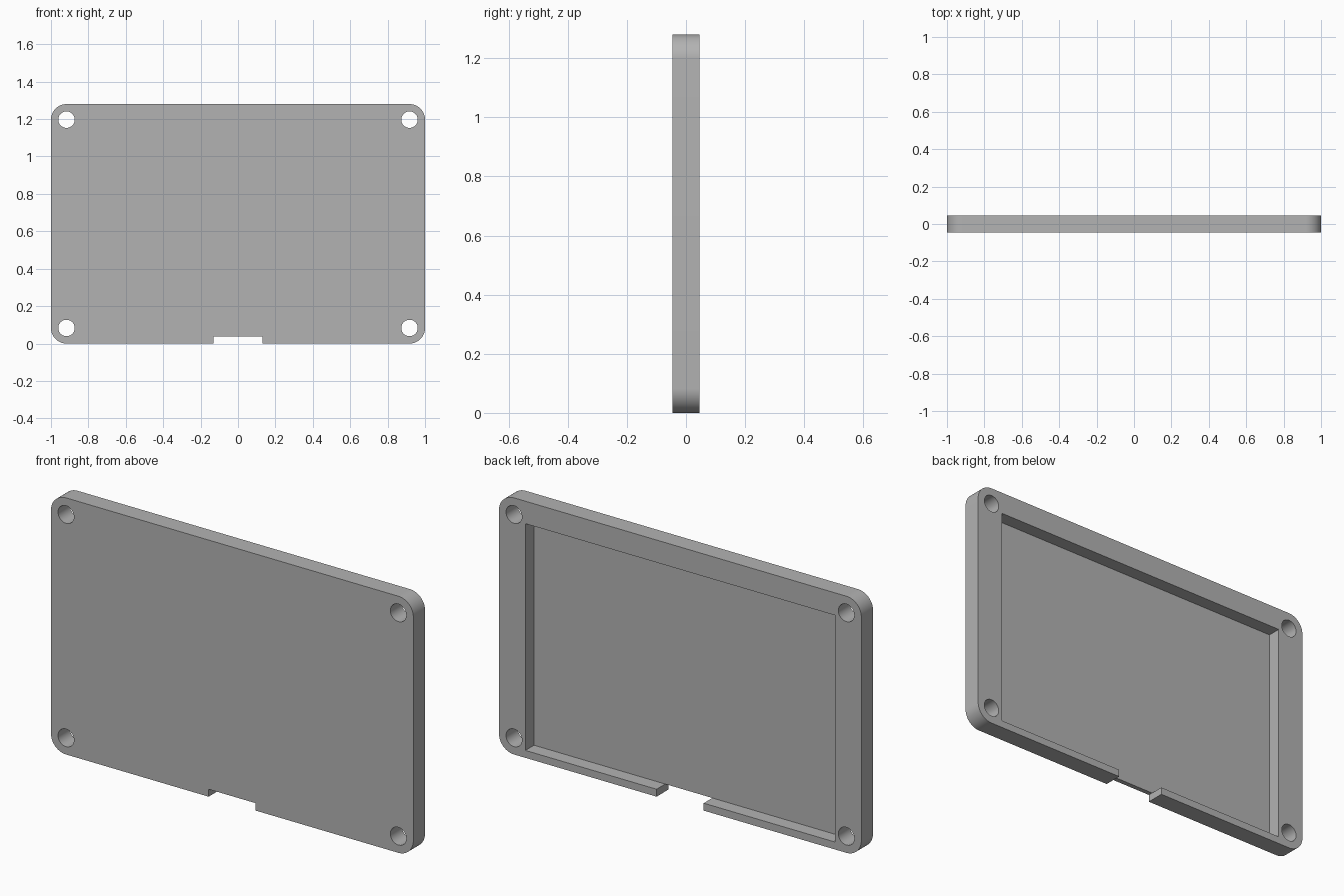
import bpy, bmesh, math
from mathutils import Matrix, Vector

cube = bpy.data.objects.get("Cube")
if cube:
    bpy.data.objects.remove(cube, do_unlink=True)

WIDTH, HEIGHT, HALF_T = 2.0, 1.28, 0.046
INSET = 0.083           # hole centre and corner radius
HOLE_R = 0.044
POCKET_X, LIP, POCKET_TOP = 0.854, 0.037, 1.168
FLOOR_Y = -0.022        # inner face of the front panel
NOTCH_X = 0.13

grey = bpy.data.materials.new("plain grey")
grey.use_nodes = True
colour = (0.45, 0.45, 0.45, 1)
grey.diffuse_color = colour
grey.node_tree.nodes["Principled BSDF"].inputs["Base Color"].default_value = colour


def finish(bm, name):
    bmesh.ops.recalc_face_normals(bm, faces=bm.faces)
    mesh = bpy.data.meshes.new(name)
    bm.to_mesh(mesh)
    bm.free()
    mesh.materials.append(grey)
    obj = bpy.data.objects.new(name, mesh)
    bpy.context.collection.objects.link(obj)
    return obj


def box(name, low, high):
    bm = bmesh.new()
    low, high = Vector(low), Vector(high)
    bmesh.ops.create_cube(bm, size=1, matrix=Matrix.Translation((low + high) / 2)
                          @ Matrix.Diagonal((*(high - low), 1)))
    return finish(bm, name)


def hole(name, x, z):
    bm = bmesh.new()
    bmesh.ops.create_cone(bm, cap_ends=True, segments=48, radius1=HOLE_R, radius2=HOLE_R, depth=1,
                          matrix=Matrix.Translation((x, 0, z)) @ Matrix.Rotation(math.pi / 2, 4, "X"))
    return finish(bm, name)


# Rounded rectangular slab
bm = bmesh.new()
outline = []
steps = 16
for i, (sx, sz) in enumerate([(1, 1), (-1, 1), (-1, -1), (1, -1)]):
    for k in range(steps + 1):
        a = math.pi / 2 * (i + k / steps)
        outline.append(bm.verts.new((sx * (WIDTH / 2 - INSET) + INSET * math.cos(a), -HALF_T,
                                     HEIGHT / 2 + sz * (HEIGHT / 2 - INSET) + INSET * math.sin(a))))
face = bm.faces.new(outline)
extruded = bmesh.ops.extrude_face_region(bm, geom=[face], use_keep_orig=True)
bmesh.ops.translate(bm, vec=(0, 2 * HALF_T, 0),
                    verts=[v for v in extruded["geom"] if isinstance(v, bmesh.types.BMVert)])
cover = finish(bm, "cover_panel")

# Cutters: back pocket, bottom notch and four screw holes
cutters = [box("pocket_cutter", (-POCKET_X, FLOOR_Y, LIP), (POCKET_X, 0.5, POCKET_TOP)),
           box("notch_cutter", (-NOTCH_X, -0.5, -0.5), (NOTCH_X, 0.5, LIP))]
for x in (-1, 1):
    for z in (INSET, HEIGHT - INSET):
        cutters.append(hole("screw_hole_cutter", x * (WIDTH / 2 - INSET), z))
for cutter in cutters:
    mod = cover.modifiers.new(cutter.name, "BOOLEAN")
    mod.operation = "DIFFERENCE"
    mod.solver = "EXACT"
    mod.object = cutter

# Apply the cuts and remove the cutters
bpy.context.view_layer.update()
cut = bpy.data.meshes.new_from_object(cover.evaluated_get(bpy.context.evaluated_depsgraph_get()))
cover.modifiers.clear()
cover.data = cut
for cutter in cutters:
    bpy.data.objects.remove(cutter, do_unlink=True)

# Smooth the round corners and holes, keep the edges sharp
bpy.ops.object.select_all(action="DESELECT")
cover.select_set(True)
bpy.context.view_layer.objects.active = cover
bpy.ops.object.shade_smooth_by_angle(angle=math.radians(30))
